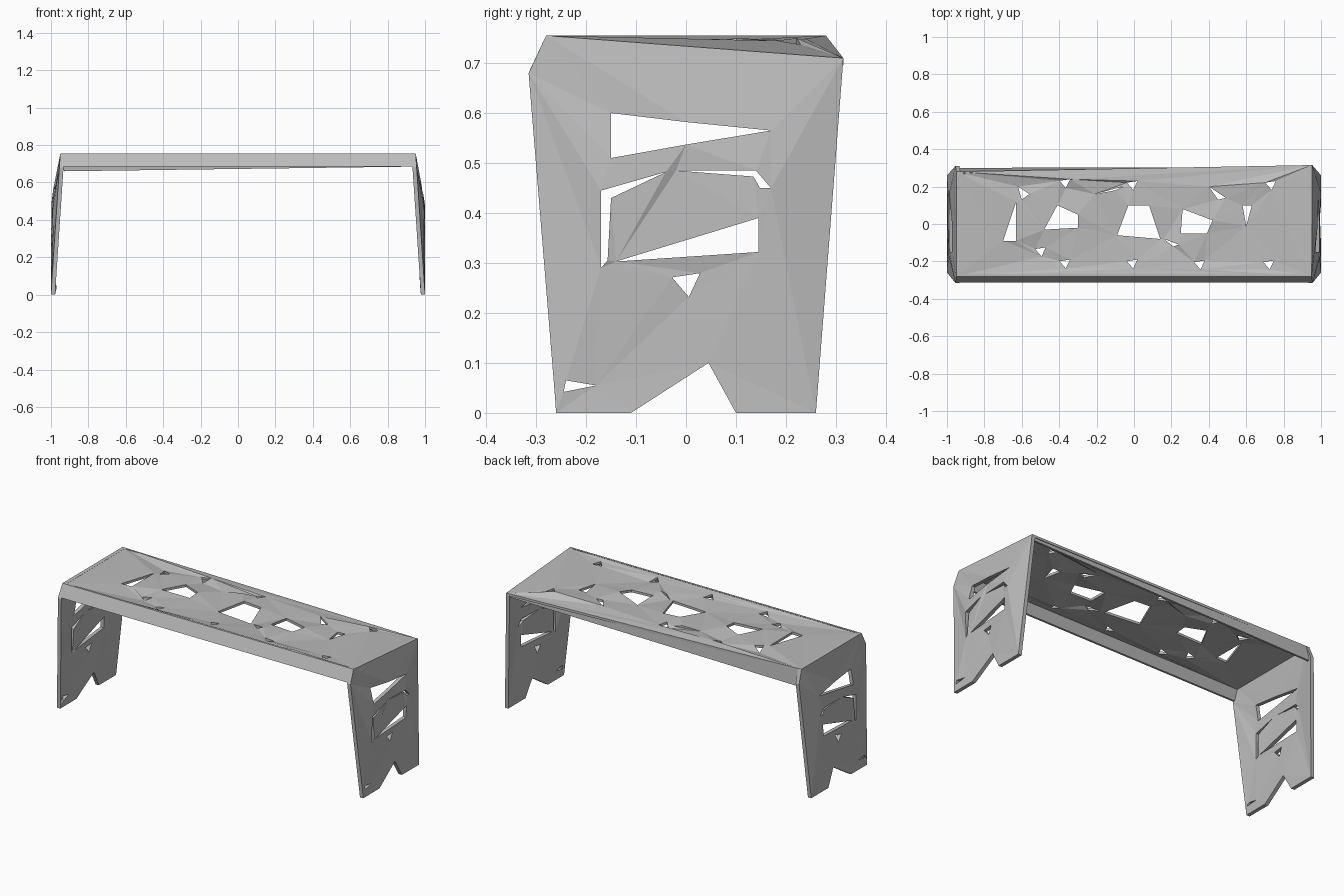
import bpy, bmesh, random
from mathutils import Vector

cube = bpy.data.objects.get("Cube")
if cube:
    bpy.data.objects.remove(cube)

random.seed(4)
HEIGHT = 0.755

grey = bpy.data.materials.new("plain_grey")
grey.use_nodes = True
COLOUR = (0.5, 0.5, 0.5, 1)
grey.diffuse_color = COLOUR
grey.node_tree.nodes["Principled BSDF"].inputs["Base Color"].default_value = COLOUR


def finish(name, bm, offset):
    """Thicken an open sheet by an offset and turn it into an object."""
    grown = bmesh.ops.extrude_face_region(bm, geom=bm.faces[:], use_keep_orig=True)
    verts = [g for g in grown["geom"] if isinstance(g, bmesh.types.BMVert)]
    bmesh.ops.translate(bm, verts=verts, vec=Vector(offset))
    bmesh.ops.recalc_face_normals(bm, faces=bm.faces)
    mesh = bpy.data.meshes.new(name)
    bm.to_mesh(mesh)
    bm.free()
    mesh.materials.append(grey)
    obj = bpy.data.objects.new(name, mesh)
    bpy.context.collection.objects.link(obj)
    return obj


def pierced_panel(name, outline, holes, place, offset):
    """Fill an outline around its holes, then place each vertex in space."""
    bm = bmesh.new()
    rim_flags = {}
    for loop in [outline] + holes:
        verts = [bm.verts.new((u, v, 0)) for u, v in loop]
        for i, vert in enumerate(verts):
            bm.edges.new((vert, verts[i - 1]))
            rim_flags[vert] = loop is outline
    bmesh.ops.triangle_fill(bm, use_beauty=True, edges=bm.edges[:], normal=(0, 0, 1))
    for vert in bm.verts:
        vert.co = place(vert.co.x, vert.co.y, rim_flags[vert])
    return finish(name, bm, offset)


def apron(name, corners, offset):
    bm = bmesh.new()
    bm.faces.new([bm.verts.new(c) for c in corners])
    return finish(name, bm, offset)


def shard(u, v, size=0.028):
    """A small irregular three-sided hole."""
    return [(u - size, v + size * 0.4), (u + size, v + size * 0.7), (u + size * 0.2, v - size)]


# Seat: folded sheet with jagged openings
seat_outline = [(-0.95, -0.28), (0.95, -0.28), (0.95, 0.315), (-0.95, 0.28)]
seat_holes = [
    [(-0.41, 0.1), (-0.3, 0.05), (-0.3, -0.02), (-0.48, -0.03)],
    [(-0.03, 0.1), (0.08, 0.1), (0.14, -0.08), (-0.09, -0.06)],
    [(0.26, 0.08), (0.42, 0.02), (0.39, -0.05), (0.25, -0.05)],
    [(-0.63, 0.12), (-0.63, -0.09), (-0.7, -0.09)],
    [(0.58, 0.1), (0.63, 0.1), (0.6, -0.01)],
    [(-0.62, 0.2), (-0.56, 0.16), (-0.6, 0.13)],
    [(0.4, 0.2), (0.49, 0.14), (0.45, 0.13)],
    [(0.16, -0.08), (0.24, -0.11), (0.21, -0.12)],
    [(-0.21, 0.16), (-0.06, 0.2), (-0.1, 0.18)],
]
for u, v in [(-0.37, 0.22), (-0.01, 0.21), (-0.5, -0.145), (-0.37, -0.21),
             (-0.01, -0.21), (0.35, -0.215), (0.73, 0.21), (0.72, -0.215)]:
    seat_holes.append(shard(u, v))


def place_seat(u, v, rim):
    dropped = rim and u > 0 and v > 0
    drop = 0.045 if dropped else 0 if rim else random.uniform(0.004, 0.026)
    return Vector((u, v, HEIGHT - drop))


pierced_panel("seat", seat_outline, seat_holes, place_seat, (0, 0, -0.014))

# Aprons along the front and back edges
apron("front_apron", [(-0.95, -0.28, HEIGHT), (0.95, -0.28, HEIGHT),
                      (0.94, -0.313, 0.685), (-0.94, -0.313, 0.685)], (0, 0.012, 0))
apron("back_apron", [(-0.95, 0.28, HEIGHT), (0.95, 0.315, 0.71),
                     (0.94, 0.305, 0.685), (-0.93, 0.3, 0.66)], (0, -0.012, 0))

# Legs: tapering end panels with a notched foot
leg_base = [(-0.28, HEIGHT), (-0.315, 0.68), (-0.262, 0.03), (-0.26, 0), (-0.11, 0),
            (0.045, 0.1), (0.1, 0), (0.26, 0)]
back_corners = {"left": [(0.315, 0.71)], "right": [(0.31, 0.68), (0.28, HEIGHT)]}
leg_holes = [
    [(-0.15, 0.6), (0.0, 0.582), (0.17, 0.565), (0, 0.537), (-0.15, 0.51)],
    [(-0.17, 0.445), (-0.04, 0.482), (-0.15, 0.43), (-0.157, 0.305), (-0.17, 0.29)],
    [(-0.02, 0.485), (0.14, 0.485), (0.17, 0.45), (0.148, 0.45), (0.135, 0.473)],
    [(-0.14, 0.303), (0.145, 0.39), (0.145, 0.322)],
    [(-0.24, 0.065), (-0.18, 0.055), (-0.245, 0.042)],
    shard(0, 0.26),
]

for side, sign in (("left", 1), ("right", -1)):
    def place_leg(u, v, rim):
        lean = 1 - v / HEIGHT if rim else min(1, (HEIGHT - v) / 0.25)
        dent = 0 if rim else random.uniform(0, 0.012)
        return Vector((sign * (0.95 + 0.05 * lean - dent), u, v))

    pierced_panel(side + "_leg", leg_base + back_corners[side], leg_holes,
                  place_leg, (-0.022 * sign, 0, 0))
